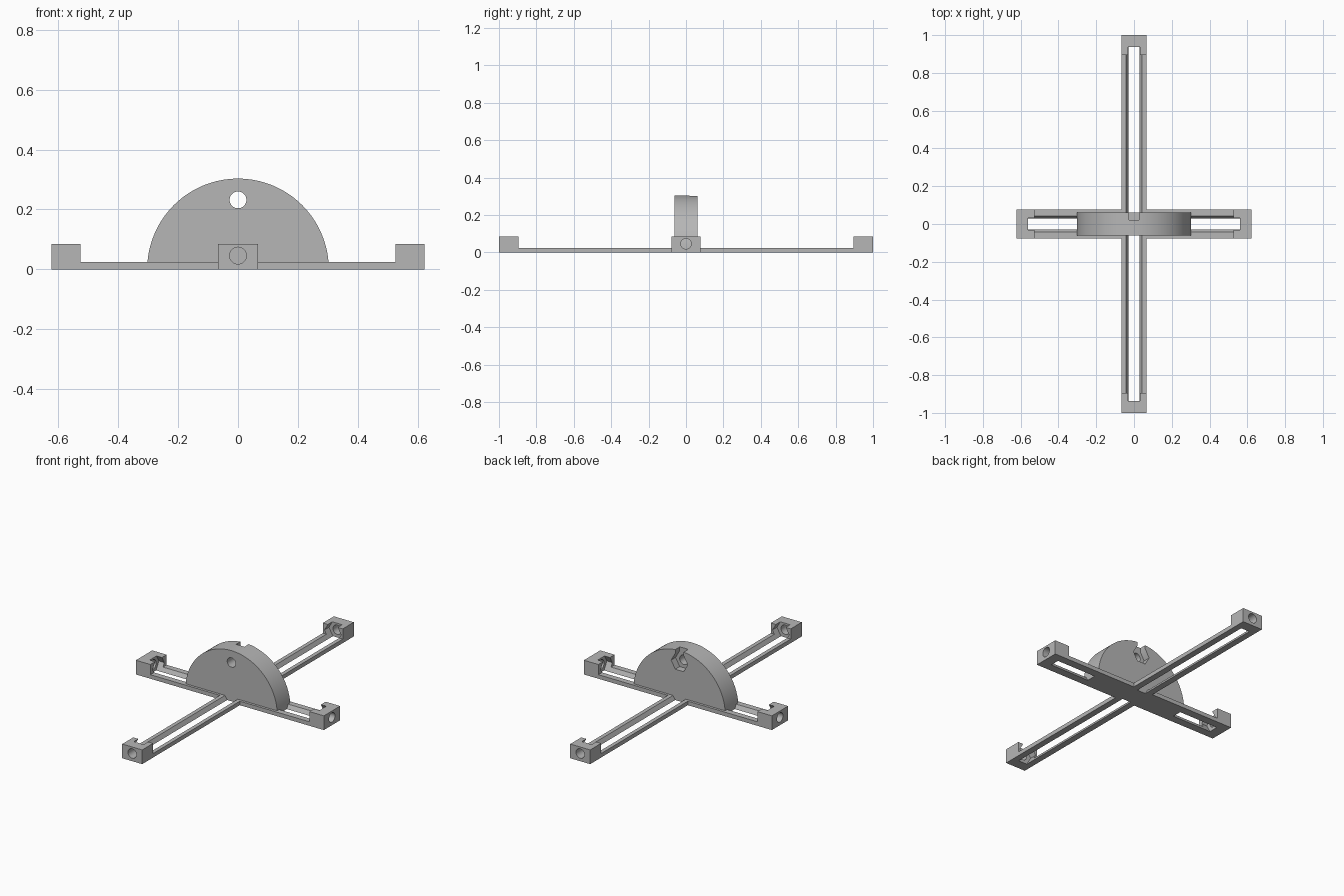
import bpy
import math

old = bpy.data.objects.get("Cube")
if old:
    bpy.data.objects.remove(old, do_unlink=True)

grey = bpy.data.materials.new("plain grey")
grey.use_nodes = True
COLOUR = (0.47, 0.47, 0.47, 1)
grey.diffuse_color = COLOUR
grey.node_tree.nodes["Principled BSDF"].inputs["Base Color"].default_value = COLOUR

PLATE = 0.024        # thickness of the flat arms
BLOCK = 0.085        # height of the end blocks
BOLT_Z = 0.046       # height of the bolt axis in the end blocks
BOLT_R = 0.028
NUT_R = 0.055        # corner radius of the hexagonal nut channel
DISC_R = 0.303
DISC_HALF = 0.062    # half thickness of the half disc
HOLE_Z = 0.232       # height of the hole through the half disc


def prism(name, profile, start, end, along="y"):
    """Extrude an outline of (across, up) points along the x or y axis."""
    n = len(profile)
    verts = []
    for d in (start, end):
        for a, z in profile:
            verts.append((a, d, z) if along == "y" else (d, -a, z))
    faces = [tuple(range(n)), tuple(reversed(range(n, 2 * n)))]
    faces += [(i, i + n, (i + 1) % n + n, (i + 1) % n) for i in range(n)]
    mesh = bpy.data.meshes.new(name)
    mesh.from_pydata(verts, [], faces)
    mesh.materials.append(grey)
    obj = bpy.data.objects.new(name, mesh)
    bpy.context.collection.objects.link(obj)
    return obj


def arc(radius, z, sides, turn=math.tau, closed=True):
    steps = sides if closed else sides + 1
    return [(radius * math.cos(turn * i / sides), z + radius * math.sin(turn * i / sides))
            for i in range(steps)]


def rect(half, low, high):
    return [(-half, low), (half, low), (half, high), (-half, high)]


def combine(body, tool, operation):
    """Apply a boolean and remove the tool object."""
    bpy.context.view_layer.objects.active = body
    mod = body.modifiers.new(operation, 'BOOLEAN')
    mod.operation = operation
    mod.solver = 'EXACT'
    mod.object = tool
    bpy.ops.object.modifier_apply(modifier=mod.name)
    bpy.data.objects.remove(tool, do_unlink=True)


# Arms with raised end blocks: one stepped side outline per arm, laid crosswise
def arm(name, length, block, half, along):
    inner = length - block
    outline = [(-length, 0), (length, 0), (length, BLOCK), (inner, BLOCK),
               (inner, PLATE), (-inner, PLATE), (-inner, BLOCK), (-length, BLOCK)]
    return prism(name, outline, -half, half, "x" if along == "y" else "y")


bracket = arm("mounting_bracket", 1.0, 0.104, 0.066, "y")
combine(bracket, arm("cross_arm", 0.622, 0.096, 0.077, "x"), 'UNION')

# Hexagonal nut channels and bolt holes running the length of each arm
for along, channel, reach in (("y", 0.938, 1.1), ("x", 0.562, 0.7)):
    combine(bracket, prism("nut_channel", arc(NUT_R, BOLT_Z, 6), -channel, channel, along),
            'DIFFERENCE')
    for side in (-1, 1):
        ends = sorted((side * (channel - 0.02), side * reach))
        combine(bracket, prism("bolt_hole", arc(BOLT_R, BOLT_Z, 40), *ends, along),
                'DIFFERENCE')

# Upright half disc with a through hole and a nut pocket open at the top and back
disc = prism("half_disc", arc(DISC_R, 0, 64, math.pi, False), -DISC_HALF, DISC_HALF)
combine(disc, prism("disc_hole", arc(BOLT_R, HOLE_Z, 40), -0.1, 0.1), 'DIFFERENCE')
pocket = arc(NUT_R, HOLE_Z, 6)
pocket[2:2] = [(pocket[1][0], 0.35), (pocket[2][0], 0.35)]
combine(disc, prism("nut_pocket", pocket, 0.02, 0.1), 'DIFFERENCE')
combine(bracket, disc, 'UNION')

# Smooth the curved surfaces and keep the hard edges
bpy.ops.object.select_all(action='DESELECT')
bracket.select_set(True)
bpy.context.view_layer.objects.active = bracket
bpy.ops.object.shade_smooth_by_angle(angle=math.radians(30))
